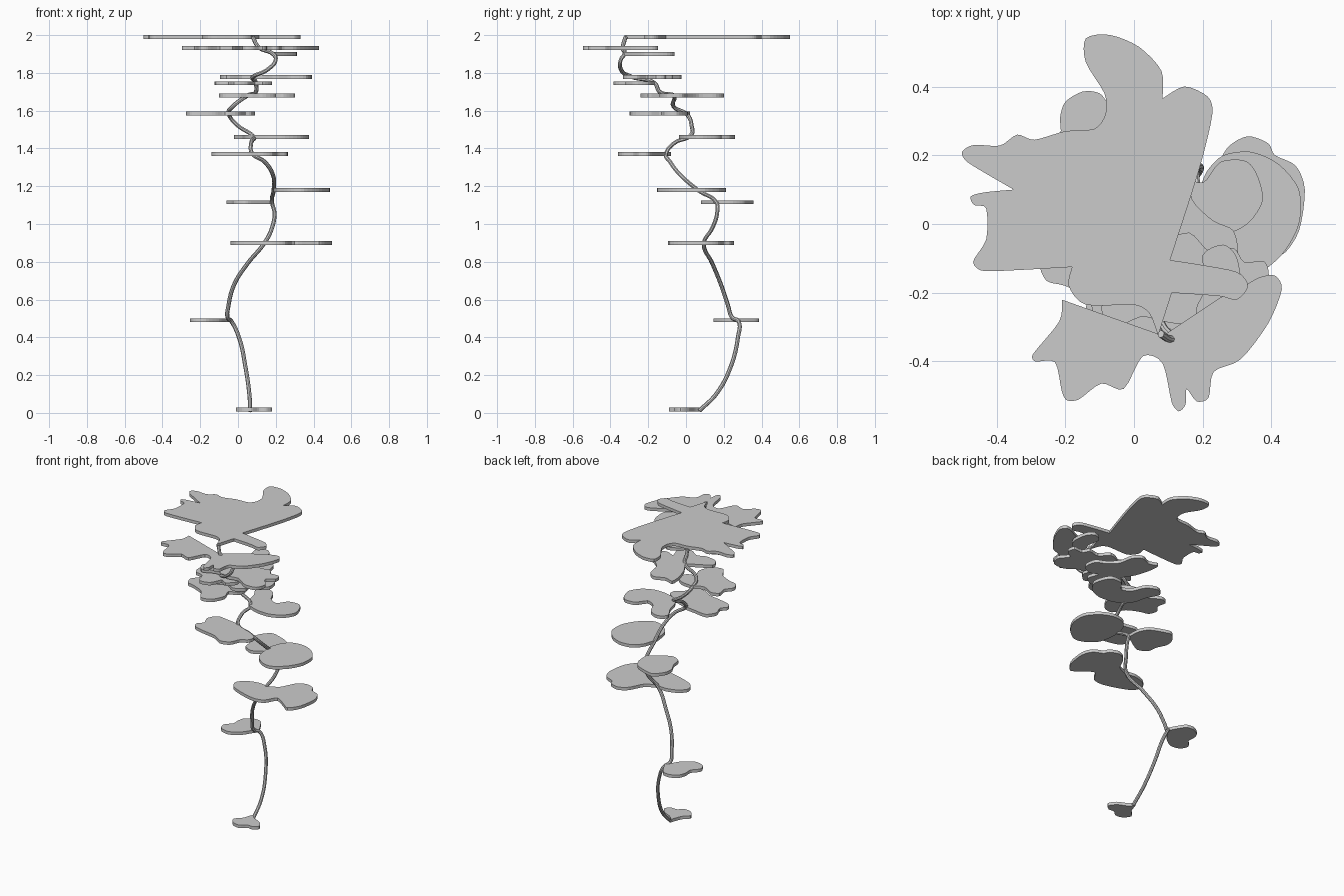
import bpy, bmesh
from mathutils import Vector

THICK = 0.02


def smooth_outline(flat, steps=4, tension=0.42):
    """Rounded outline that stays sharp at its first point and at repeated points."""
    p = [Vector(flat[i:i + 2]) for i in range(0, len(flat), 2)]
    p = [p[0]] + p + [p[0], p[0]]
    out = []
    for a, b, c, d in zip(p, p[1:], p[2:], p[3:]):
        if (c - b).length < 1e-6:
            continue
        m0, m1 = (c - a) * tension, (d - b) * tension
        lim = (c - b).length * 1.2
        m0 = m0 * min(1, lim / max(m0.length, 1e-6))
        m1 = m1 * min(1, lim / max(m1.length, 1e-6))
        for k in range(steps):
            t = k / steps
            out.append(b * (2*t**3 - 3*t*t + 1) + m0 * (t**3 - 2*t*t + t)
                       + c * (3*t*t - 2*t**3) + m1 * (t**3 - t*t))
    return out


def leaf(name, z, *flat):
    """Flat slab leaf extruded from an outline."""
    bm = bmesh.new()
    verts = [bm.verts.new((v.x, v.y, z - THICK / 2)) for v in smooth_outline(flat)]
    face = bm.faces.new(verts)
    res = bmesh.ops.extrude_face_region(bm, geom=[face])
    top = [g for g in res["geom"] if isinstance(g, bmesh.types.BMVert)]
    bmesh.ops.translate(bm, verts=top, vec=(0, 0, THICK))
    bmesh.ops.recalc_face_normals(bm, faces=bm.faces)
    mesh = bpy.data.meshes.new(name)
    bm.to_mesh(mesh)
    bm.free()
    ob = bpy.data.objects.new(name, mesh)
    bpy.context.collection.objects.link(ob)


# winding stem
path = [(.065, .07, .011), (.06, .16, .1), (.04, .235, .24), (.005, .275, .4),
        (-.035, .278, .485), (-.055, .245, .505), (-.05, .222, .57), (-.02, .185, .68),
        (.05, .14, .79), (.14, .095, .9), (.18, .14, .98), (.193, .165, 1.06),
        (.18, .16, 1.115), (.188, .07, 1.175), (.185, -.03, 1.26), (.14, -.085, 1.33),
        (.075, -.105, 1.375), (.07, -.06, 1.43), (.08, .02, 1.465), (0, .03, 1.52),
        (-.048, .005, 1.58), (-.03, -.065, 1.62), (.05, -.065, 1.68), (.095, -.14, 1.70),
        (.095, -.165, 1.745), (.08, -.29, 1.78), (.16, -.345, 1.82), (.2, -.345, 1.87),
        (.185, -.325, 1.9), (.11, -.335, 1.935), (.078, -.32, 1.99)]
cu = bpy.data.curves.new("stem", 'CURVE')
cu.dimensions = '3D'
cu.bevel_depth = 0.011
cu.bevel_resolution = 2
cu.resolution_u = 6
cu.use_fill_caps = True
sp = cu.splines.new('BEZIER')
sp.bezier_points.add(len(path) - 1)
for bp, co in zip(sp.bezier_points, path):
    bp.co = co
    bp.handle_left_type = bp.handle_right_type = 'AUTO'
stem = bpy.data.objects.new("stem", cu)
bpy.context.collection.objects.link(stem)
bpy.context.view_layer.objects.active = stem
stem.select_set(True)
bpy.ops.object.convert(target='MESH')
bpy.ops.object.shade_smooth_by_angle()

# leaves from the ground up, each outline starting at the stem
leaf("leaf_01", .018, .055, .08, .09, .045, .15, .015, .18, -.03, .15, -.06, .11, -.06,
     .07, -.09, .02, -.08, -.01, -.035, .03, .01)
leaf("leaf_02", .49, -.035, .275, -.07, .34, -.1, .38, -.15, .385, -.2, .355, -.215, .31,
     -.215, .26, -.255, .21, -.235, .16, -.17, .145, -.1, .19, -.06, .25)
leaf("leaf_03", .9, .15, .095, .22, .13, .27, .22, .33, .255, .39, .235, .41, .2,
     .47, .17, .497, .1, .48, -.02, .43, -.09, .38, -.06, .3, -.01, .25, -.08,
     .18, -.095, .08, -.07, -.01, -.03, -.04, .03, 0, .08, .08, .105)
leaf("leaf_04", 1.115, .18, .165, .175, .25, .14, .31, .06, .345, 0, .355, -.05, .3,
     -.06, .24, -.03, .17, -.02, .11, .04, .08, .1, .11)
leaf("leaf_05", 1.18, .185, .08, .21, .15, .26, .2, .34, .21, .42, .175, .48, .1,
     .48, 0, .43, -.09, .35, -.15, .28, -.14, .21, -.08, .19, 0)
leaf("leaf_06", 1.37, .075, -.1, .12, -.13, .2, -.16, .26, -.2, .255, -.25, .21, -.28,
     .18, -.34, .12, -.36, .05, -.32, -.05, -.3, -.12, -.28, -.14, -.24, -.11, -.2,
     -.13, -.14, -.09, -.08, 0, -.09)
leaf("leaf_07", 1.46, .08, 0, .16, -.03, .25, -.035, .33, 0, .375, .07, .355, .15,
     .32, .185, .25, .18, .2, .12, .14, .15, .1, .23, .03, .26, -.02, .22, .02, .14, .04, .06)
leaf("leaf_08", 1.585, -.045, .01, .03, 0, .09, -.05, .07, -.11, .02, -.13, .04, -.2,
     0, -.28, -.07, -.295, -.12, -.22, -.2, -.18, -.255, -.165, -.275, -.11, -.24, -.06,
     -.25, 0, -.2, .02, -.12, -.02)
leaf("leaf_09", 1.68, .05, -.06, .0, .02, -.03, .12, -.03, .19, .03, .175, .1, .2,
     .15, .16, .17, .07, .23, .01, .29, -.02, .3, -.1, .24, -.14, .18, -.12, .2, -.2,
     .13, -.24, .06, -.2, 0, -.22, -.08, -.2, -.1, -.14, -.03, -.1)
leaf("leaf_10", 1.745, .1, -.165, .16, -.2, .18, -.27, .13, -.32, .09, -.3, .05, -.37,
     -.02, -.38, -.05, -.31, -.11, -.29, -.12, -.22, -.05, -.18, .02, -.2)
leaf("leaf_11", 1.778, .07, -.28, .02, -.27, -.06, -.3, -.095, -.24, -.03, -.18, .03, -.15,
     .08, -.06, .16, -.025, .22, -.08, .29, -.07, .32, -.11, .38, -.11, .39, -.16,
     .34, -.2, .385, -.26, .36, -.325, .28, -.33, .2, -.28, .13, -.29)
leaf("leaf_12", 1.9, .195, -.33, .26, -.27, .31, -.2, .3, -.1, .26, -.06, .2, -.09,
     .21, -.18, .18, -.25)
leaf("leaf_13", 1.932, .085, -.325, -.21, -.22, -.21, -.22, -.217, -.283, -.295, -.38,
     -.287, -.4, -.23, -.402, -.21, -.487, -.195, -.513, -.16, -.51, -.095, -.464,
     -.03, -.48, .025, -.385, .083, -.405, .11, -.52, .13, -.545, .15, -.525, .153, -.48,
     .182, -.516, .217, -.505, .232, -.43, .31, -.394, .39, -.29, .43, -.19, .41, -.15,
     .366, -.155, .32, -.18, .25, -.215)
leaf("leaf_14", 1.99, .07, -.325, .11, -.2, .11, -.2, .25, -.21, .3, -.22, .332, -.18, .3, -.14,
     .19, -.118, .105, -.105, .105, -.105, .19, .16, .228, .32, .215, .37, .147, .4,
     .083, .365, .083, .365, .08, .445, .015, .515, -.07, .55, -.14, .54, -.14, .47,
     -.086, .38, -.083, .32, -.115, .277, -.2, .27, -.29, .245, -.34, .26, -.39, .228,
     -.465, .23, -.5, .21, -.485, .18, -.35, .1, -.35, .1, -.435, .092, -.475, .08,
     -.465, .055, -.43, .045, -.43, -.045, -.468, -.11, -.435, -.137, -.18, -.125,
     -.18, -.125, -.19, -.18, -.14, -.235, 0, -.235, .045, -.26)
